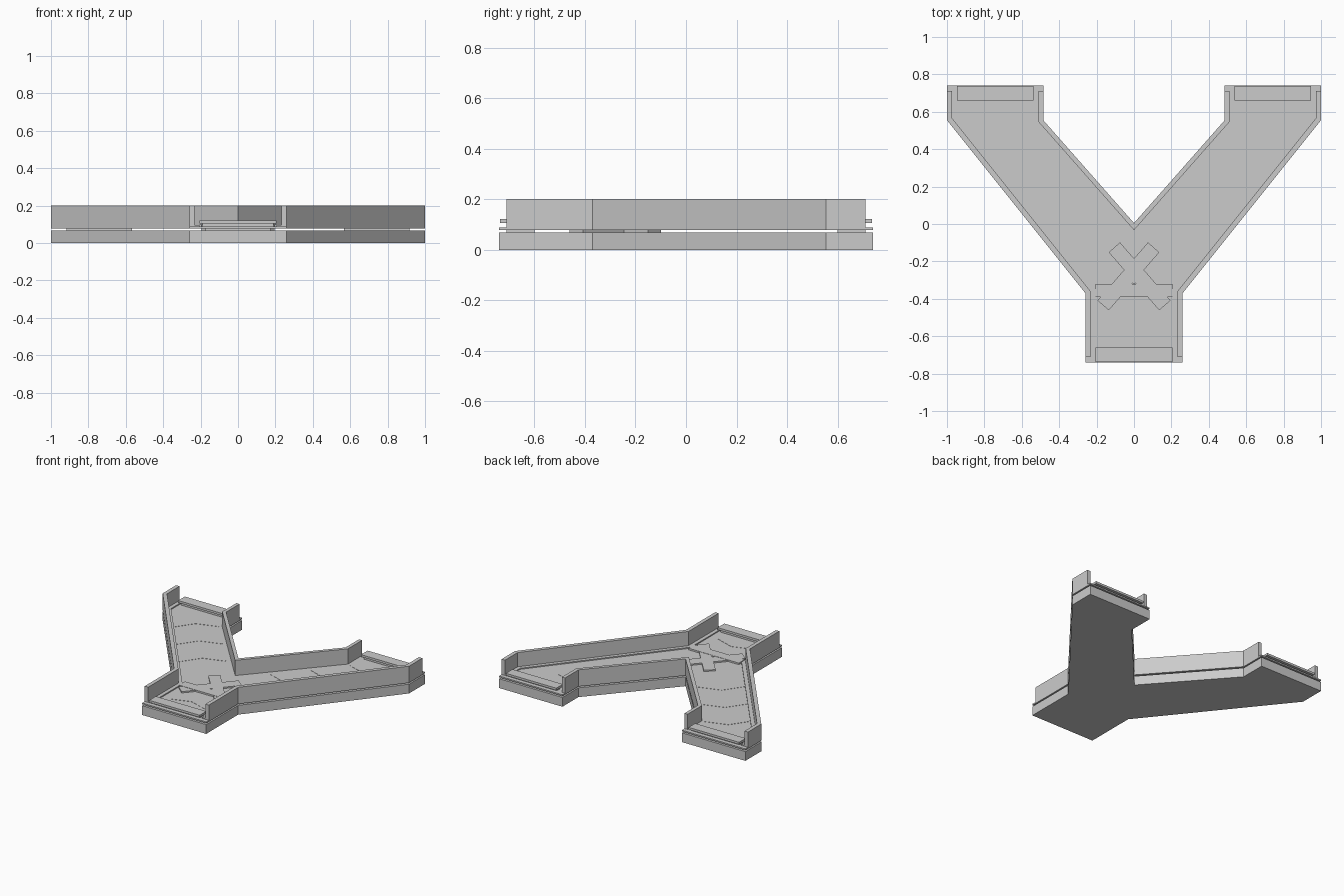
import bpy, bmesh, math
from mathutils import Vector

if "Cube" in bpy.data.objects:
    bpy.data.objects.remove(bpy.data.objects["Cube"])


def prism(name, outline, z0, z1):
    """Extrude a flat outline between two heights."""
    bm = bmesh.new()
    face = bm.faces.new([bm.verts.new((x, y, z0)) for x, y in outline])
    ext = bmesh.ops.extrude_face_region(bm, geom=[face])
    moved = [g for g in ext["geom"] if isinstance(g, bmesh.types.BMVert)]
    bmesh.ops.translate(bm, vec=(0, 0, z1 - z0), verts=moved)
    bmesh.ops.recalc_face_normals(bm, faces=bm.faces)
    mesh = bpy.data.meshes.new(name)
    bm.to_mesh(mesh)
    bm.free()
    ob = bpy.data.objects.new(name, mesh)
    bpy.context.collection.objects.link(ob)
    return ob


def offset(path, d):
    """Mitred offset of an open path, to the left for positive d."""
    pts = [Vector(p) for p in path]
    out = []
    for i, p in enumerate(pts):
        dirs = []
        if i > 0:
            dirs.append((p - pts[i - 1]).normalized())
        if i < len(pts) - 1:
            dirs.append((pts[i + 1] - p).normalized())
        norms = [Vector((-v.y, v.x)) for v in dirs]
        m = sum(norms, Vector((0, 0))).normalized()
        out.append(p + m * d / m.dot(norms[0]))
    return out


def wall(name, path, d0, d1, z0, z1):
    return prism(name, offset(path, d0) + offset(path, d1)[::-1], z0, z1)


def rect(x0, x1, y0, y1):
    return [(x0, y0), (x1, y0), (x1, y1), (x0, y1)]


def flip(path, s):
    return [(s * x, y) for x, y in path]


# Y-shaped outline, shared by base and floor
half = [(0.26, -0.74), (0.26, -0.37), (1, 0.555), (1, 0.74),
        (0.485, 0.74), (0.485, 0.555)]
outline = half + [(0, 0.005)] + flip(half[::-1], -1)
prism("base", outline, 0, 0.068)
prism("floor_plate", outline, 0.078, 0.088)

# Side walls with a low kerb inside each
side = [(0.26, -0.71), (0.26, -0.37), (1, 0.555), (1, 0.71)]
for s, label in ((1, "right"), (-1, "left")):
    wall(label + "_side_wall", flip(side, s), 0, 0.028 * s, 0.088, 0.2)
    wall(label + "_side_kerb", flip(side, s), 0.028 * s, 0.055 * s, 0.087, 0.096)
fork = [(0.485, 0.71), (0.485, 0.555), (0, 0.005), (-0.485, 0.555), (-0.485, 0.71)]
wall("fork_wall", fork, 0.025, 0, 0.088, 0.2)

# Stepped sill with a hidden foot at each open end
for name, cx, s in (("front", 0, -1), ("back_left", -0.742, 1), ("back_right", 0.742, 1)):
    prism(name + "_sill_body", rect(cx - 0.19, cx + 0.19, 0.67 * s, 0.71 * s), 0.087, 0.106)
    prism(name + "_sill_cap", rect(cx - 0.205, cx + 0.205, 0.66 * s, 0.737 * s), 0.105, 0.121)
    prism(name + "_sill_foot", rect(cx - 0.175, cx + 0.175, 0.6 * s, 0.71 * s), 0.067, 0.079)

# Crossed bars at the junction, with a cross strip and pin
for s, label in ((1, "right"), (-1, "left")):
    path = flip([(0.105, -0.125), (-0.165, -0.435)], s)
    wall(label + "_cross_bar", path, -0.04, 0.04, 0.067, 0.098)
prism("cross_strip", rect(-0.205, 0.205, -0.39, -0.32), 0.087, 0.1)
pin = [(0.009 * math.cos(a * math.pi / 4), -0.31 + 0.009 * math.sin(a * math.pi / 4))
       for a in range(8)]
prism("pin", pin, 0.09, 0.102)

# Thin direction chevrons, just proud of the floor
for s, label in ((1, "right"), (-1, "left")):
    for i, t in enumerate((0.3, 0.6, 0.9)):
        cx, cy = 0.14 + 0.58 * t, -0.17 + 0.7 * t
        path = [(cx + 0.13, cy - 0.12), (cx + 0.025, cy + 0.03), (cx - 0.13, cy + 0.08)]
        wall(f"{label}_chevron_{i + 1}", flip(path, s), -0.006, 0.006, 0.087, 0.0895)
wall("front_chevron", [(-0.15, -0.58), (0, -0.53), (0.15, -0.58)], -0.006, 0.006, 0.087, 0.0895)
